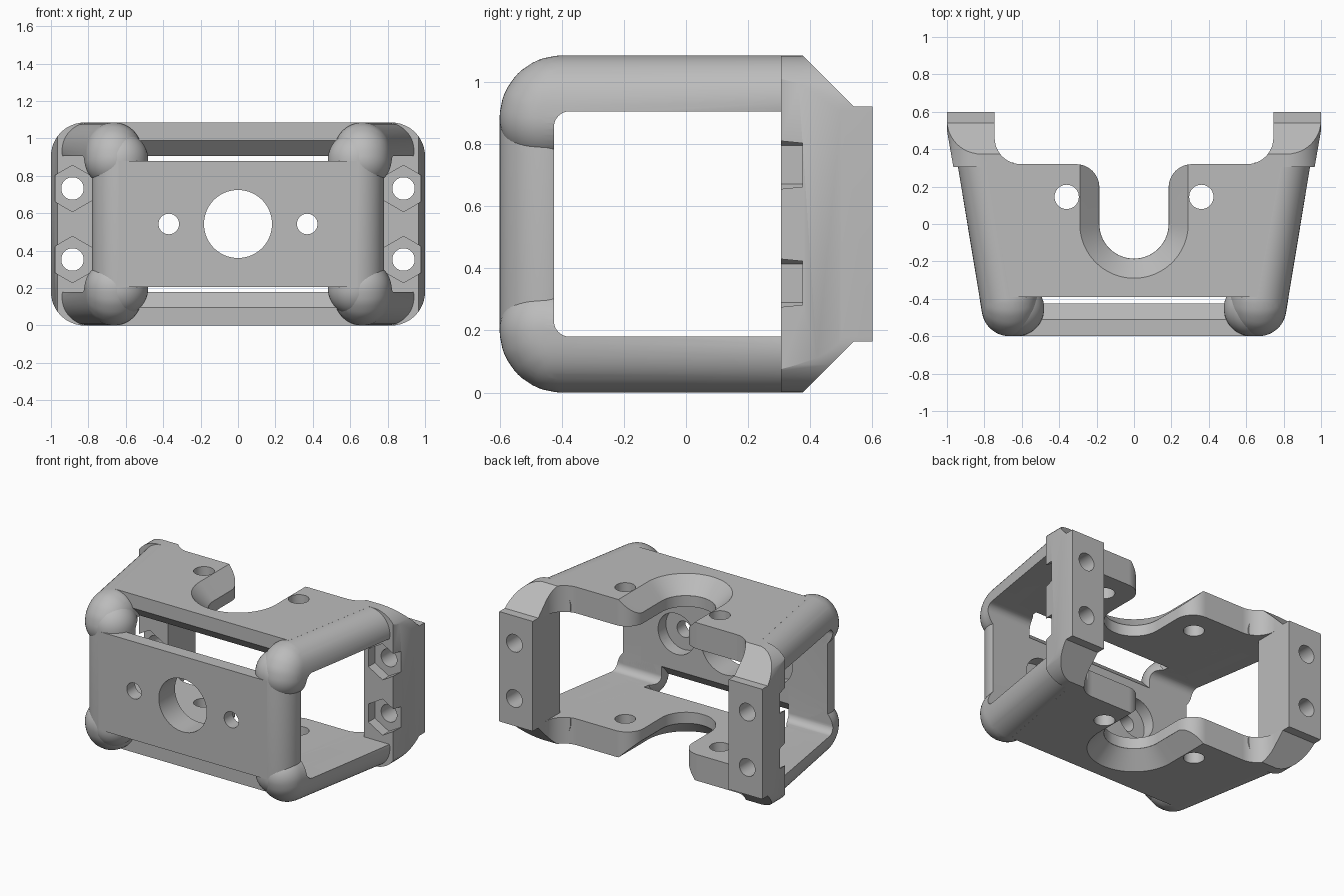
import bpy, bmesh
from math import pi, cos, sin, radians
from mathutils import Vector, Matrix

if "Cube" in bpy.data.objects:
    bpy.data.objects.remove(bpy.data.objects["Cube"])

H = 1.085          # overall height
MID = H / 2
R = 0.15           # rail radius

grey = bpy.data.materials.new("matte_grey")
grey.use_nodes = True
grey.diffuse_color = (0.5, 0.5, 0.5, 1)
grey.node_tree.nodes["Principled BSDF"].inputs["Base Color"].default_value = (0.5, 0.5, 0.5, 1)
parts = []


def to_object(name, bm):
    bmesh.ops.recalc_face_normals(bm, faces=bm.faces)
    mesh = bpy.data.meshes.new(name)
    bm.to_mesh(mesh)
    bm.free()
    obj = bpy.data.objects.new(name, mesh)
    bpy.context.collection.objects.link(obj)
    return obj


def arc(cx, cy, r, start, end, steps=12):
    angles = [radians(start + (end - start) * i / steps) for i in range(steps + 1)]
    return [(cx + r * cos(a), cy + r * sin(a)) for a in angles]


def place(axis, u, v, w):
    return {"x": (w, u, v), "y": (u, w, v), "z": (u, v, w)}[axis]


def loft(name, axis, low, low_at, high, high_at):
    """Solid between two outlines with equal point counts."""
    bm = bmesh.new()
    a = [bm.verts.new(place(axis, u, v, low_at)) for u, v in low]
    b = [bm.verts.new(place(axis, u, v, high_at)) for u, v in high]
    bm.faces.new(a)
    bm.faces.new(b)
    for i in range(len(a)):
        j = (i + 1) % len(a)
        bm.faces.new((a[i], a[j], b[j], b[i]))
    return to_object(name, bm)


def prism(name, axis, outline, lo, hi):
    return loft(name, axis, outline, lo, outline, hi)


def drill(axis, u, v, r, lo, hi, sides=40, turn=0):
    return prism("cutter", axis, arc(u, v, r, turn, turn + 360, sides)[:-1], lo, hi)


def boolean(obj, cutter, operation="DIFFERENCE", keep=False):
    mod = obj.modifiers.new("cut", "BOOLEAN")
    mod.operation, mod.solver, mod.object = operation, "EXACT", cutter
    bpy.context.view_layer.update()
    deps = bpy.context.evaluated_depsgraph_get()
    mesh = bpy.data.meshes.new_from_object(obj.evaluated_get(deps))
    obj.modifiers.clear()
    obj.data = mesh
    if not keep:
        bpy.data.objects.remove(cutter)


def hull(name, balls, disc=None):
    """Rounded bar wrapping a chain of balls, with an optional flat end."""
    bm = bmesh.new()
    for c in balls:
        bmesh.ops.create_uvsphere(bm, u_segments=48, v_segments=24, radius=R,
                                  matrix=Matrix.Translation(c))
    if disc:
        for x, z in arc(disc[0], disc[2], R, 0, 360, 48)[:-1]:
            bm.verts.new((x, disc[1], z))
    bmesh.ops.delete(bm, geom=bm.edges[:], context="EDGES_FACES")
    out = bmesh.ops.convex_hull(bm, input=bm.verts[:])
    loose = [v for v in bm.verts if not v.link_faces]
    bmesh.ops.delete(bm, geom=loose, context="VERTS")
    return to_object(name, bm)


def mirrored(obj, name, axis):
    bm = bmesh.new()
    bm.from_mesh(obj.data)
    for v in bm.verts:
        if axis == "x":
            v.co.x = -v.co.x
        else:
            v.co.z = H - v.co.z
    bmesh.ops.reverse_faces(bm, faces=bm.faces)
    mesh = bpy.data.meshes.new(name)
    bm.to_mesh(mesh)
    bm.free()
    copy = bpy.data.objects.new(name, mesh)
    bpy.context.collection.objects.link(copy)
    parts.append(copy)
    return copy


def both_sides(half):
    return half + [(-x, y) for x, y in reversed(half)]


# Shared cutters: open middle of the frame and the chamfered rear envelope
cavity = prism("cavity_cutter", "x",
               arc(-0.375, 0.23, 0.05, 270, 180) + arc(-0.375, H - 0.23, 0.05, 180, 90)
               + [(0.8, H - 0.18), (0.8, 0.18)], -1.3, 1.3)
lower = [(-0.7, -0.1), (0.275, -0.1), (0.54, 0.165), (0.7, 0.165)]
envelope = prism("envelope_cutter", "x",
                 lower + [(y, H - z) for y, z in reversed(lower)], -1.3, 1.3)

# Top plate with U-shaped notch, rear wings and bolt holes
half = ([(0.66, -0.39), (0.79, 0.33), (0.87, 0.4), (0.87, 0.6), (0.745, 0.6)]
        + arc(0.605, 0.46, 0.14, 0, -90) + arc(0.31, 0.195, 0.125, 90, 180)
        + arc(0, 0, 0.185, 0, -84, 14))
plate = prism("top_plate", "z", both_sides(half), H - 0.18, H)
boolean(plate, envelope, "INTERSECT", keep=True)
boolean(plate, prism("cutter", "x", [(-0.41, 1.01), (-0.29, 0.89), (-0.41, 0.89)], -1.3, 1.3))


def notch(r):
    return [(r, 0.5)] + arc(0, 0, r, 0, -180, 32) + [(-r, 0.5)]


boolean(plate, loft("cutter", "z", notch(0.186), H - 0.104, notch(0.3), H + 0.01))
for s in (-1, 1):
    boolean(plate, drill("z", s * 0.36, 0.145, 0.065, 0.8, 1.2))
parts.append(plate)
mirrored(plate, "bottom_plate", "z")

# Front plate with bevelled inner edges, forming the slanted strap slots
edge = [(-0.6, 0.88), (-0.51, 0.88), (-0.425, 0.795)]
front = prism("front_plate", "x", edge + [(y, H - z) for y, z in reversed(edge)], -0.64, 0.64)


def front_holes(obj):
    boolean(obj, drill("y", 0, MID, 0.182, -0.8, 0, 64))
    for s in (-1, 1):
        boolean(obj, drill("y", s * 0.37, MID, 0.055, -0.8, 0))
        boolean(obj, drill("y", s * 0.37, MID, 0.14, -0.51, 0))


front_holes(front)
parts.append(front)

# Front post and splayed rail on the left, then their mirrored copies
post = hull("left_front_post", [(0.63, -0.45, 0.2), (0.63, -0.45, H - 0.2)])
boolean(post, cavity, keep=True)
front_holes(post)
parts.append(post)
mirrored(post, "right_front_post", "x")

bend = [(0.665, y, z) for y, z in arc(-0.4, 0.885, 0.05, 180, 90, 4)]
rail = hull("left_top_rail", bend, disc=(0.795, 0.33, H - R))
boolean(rail, cavity, keep=True)
parts.append(rail)
mirrored(rail, "left_bottom_rail", "z")
right_rail = mirrored(rail, "right_top_rail", "x")
mirrored(right_rail, "right_bottom_rail", "z")

# Rear mounting block with rounded corners, bolt holes and hexagonal nut pockets
profile = ([(0.745, 0)] + arc(0.82, 0.18, 0.18, -90, 0)
           + arc(0.82, H - 0.18, 0.18, 0, 90) + [(0.745, H)])
block = prism("left_mounting_block", "y", profile, 0.305, 0.6)
boolean(block, envelope, "INTERSECT", keep=True)
boolean(block, prism("cutter", "z", [(1, 0.5), (0.965, 0.3), (0.96, 0.2), (1.1, 0.2), (1.1, 0.5)],
                     -0.2, 1.3))
for s in (-1, 1):
    z = MID + s * 0.19
    boolean(block, drill("y", 0.885, z, 0.06, 0.2, 0.8))
    boolean(block, drill("y", 0.885, z, 0.124, 0.2, 0.375, 6, 90))
parts.append(block)
mirrored(block, "right_mounting_block", "x")

for helper in (cavity, envelope):
    bpy.data.objects.remove(helper)

# Finish: colour and shading
bpy.ops.object.select_all(action="DESELECT")
for obj in parts:
    obj.data.materials.clear()
    obj.data.materials.append(grey)
    obj.select_set(True)
bpy.context.view_layer.objects.active = parts[0]
bpy.ops.object.shade_smooth_by_angle(angle=radians(30))
